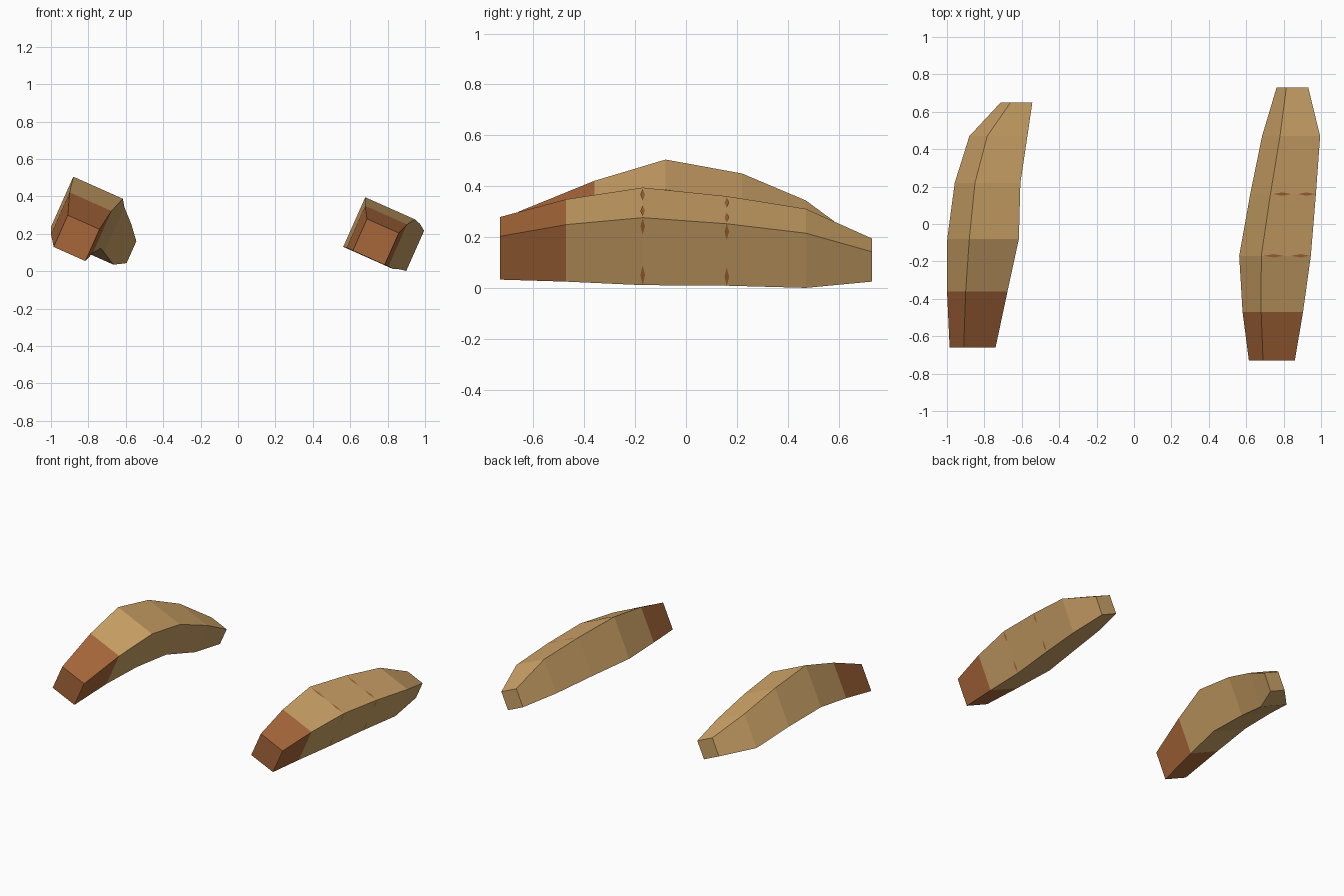
import bpy, bmesh, math
from mathutils import Vector

cube = bpy.data.objects.get("Cube")
if cube:
    bpy.data.objects.remove(cube, do_unlink=True)


def make_material(name, rgb):
    mat = bpy.data.materials.new(name)
    mat.use_nodes = True
    mat.diffuse_color = (*rgb, 1)
    mat.node_tree.nodes["Principled BSDF"].inputs["Base Color"].default_value = (*rgb, 1)
    return mat


TAN = make_material("tan", (0.60, 0.36, 0.135))
BROWN = make_material("brown", (0.39, 0.135, 0.043))

# Both pieces share the same tilt and the same square section sizes
TILT = math.radians(24)
U = Vector((math.cos(TILT), 0, -math.sin(TILT)))
V = Vector((math.sin(TILT), 0, math.cos(TILT)))
SIZES = (0.186, 0.245, 0.29, 0.266, 0.235, 0.128)


def finish(name, bm, materials):
    mesh = bpy.data.meshes.new(name)
    bm.to_mesh(mesh)
    bm.free()
    for mat in materials:
        mesh.materials.append(mat)
    obj = bpy.data.objects.new(name, mesh)
    bpy.context.collection.objects.link(obj)
    return obj


def curved_piece(name, centres):
    """Square sections joined along the path; the front segment is brown."""
    bm = bmesh.new()
    rings = []
    for c, s in zip(centres, SIZES):
        rings.append([bm.verts.new(Vector(c) + (U * a + V * b) * s / 2)
                      for a, b in ((-1, -1), (1, -1), (1, 1), (-1, 1))])
    bm.faces.new(rings[0]).material_index = 1
    bm.faces.new(rings[-1][::-1])
    for i, (r, q) in enumerate(zip(rings, rings[1:])):
        for k in range(4):
            n = (k + 1) % 4
            face = bm.faces.new((r[k], q[k], q[n], r[n]))
            face.material_index = 1 if i == 0 else 0
    bmesh.ops.recalc_face_normals(bm, faces=bm.faces)
    return finish(name, bm, (TAN, BROWN))


def seam_marks(name, centre, size, spans):
    """Slim diamond marks lying on the faces of one section."""
    bm = bmesh.new()
    for normal, along, start, end in spans:
        base = Vector(centre) + normal * (size / 2 + 0.002)
        a, b = base + along * start * size, base + along * end * size
        mid, side = (a + b) / 2, Vector((0, 0.009, 0))
        face = bm.faces.new([bm.verts.new(p) for p in (a, mid + side, b, mid - side)])
        face.normal_update()
        if face.normal.dot(normal) < 0:
            face.normal_flip()
    return finish(name, bm, (BROWN,))


# Right piece, strongly bowed
curved_piece("right_curved_piece", (
    (-0.863, -0.66, 0.177), (-0.838, -0.36, 0.26), (-0.807, -0.08, 0.314),
    (-0.783, 0.22, 0.275), (-0.725, 0.47, 0.19), (-0.628, 0.65, 0.128)))

# Left piece, flatter
left_path = (
    (0.737, -0.73, 0.157), (0.742, -0.47, 0.188), (0.754, -0.17, 0.204),
    (0.797, 0.16, 0.186), (0.84, 0.47, 0.157), (0.847, 0.73, 0.111))
curved_piece("left_curved_piece", left_path)

# Small dark marks on the seams of the left piece
for label, i in (("front", 2), ("back", 3)):
    seam_marks(label + "_seam_marks", left_path[i], SIZES[i], (
        (V, U, -0.45, -0.05), (V, U, 0.1, 0.48),
        (U, V, 0.25, 0.5), (U, V, -0.5, -0.2)))
